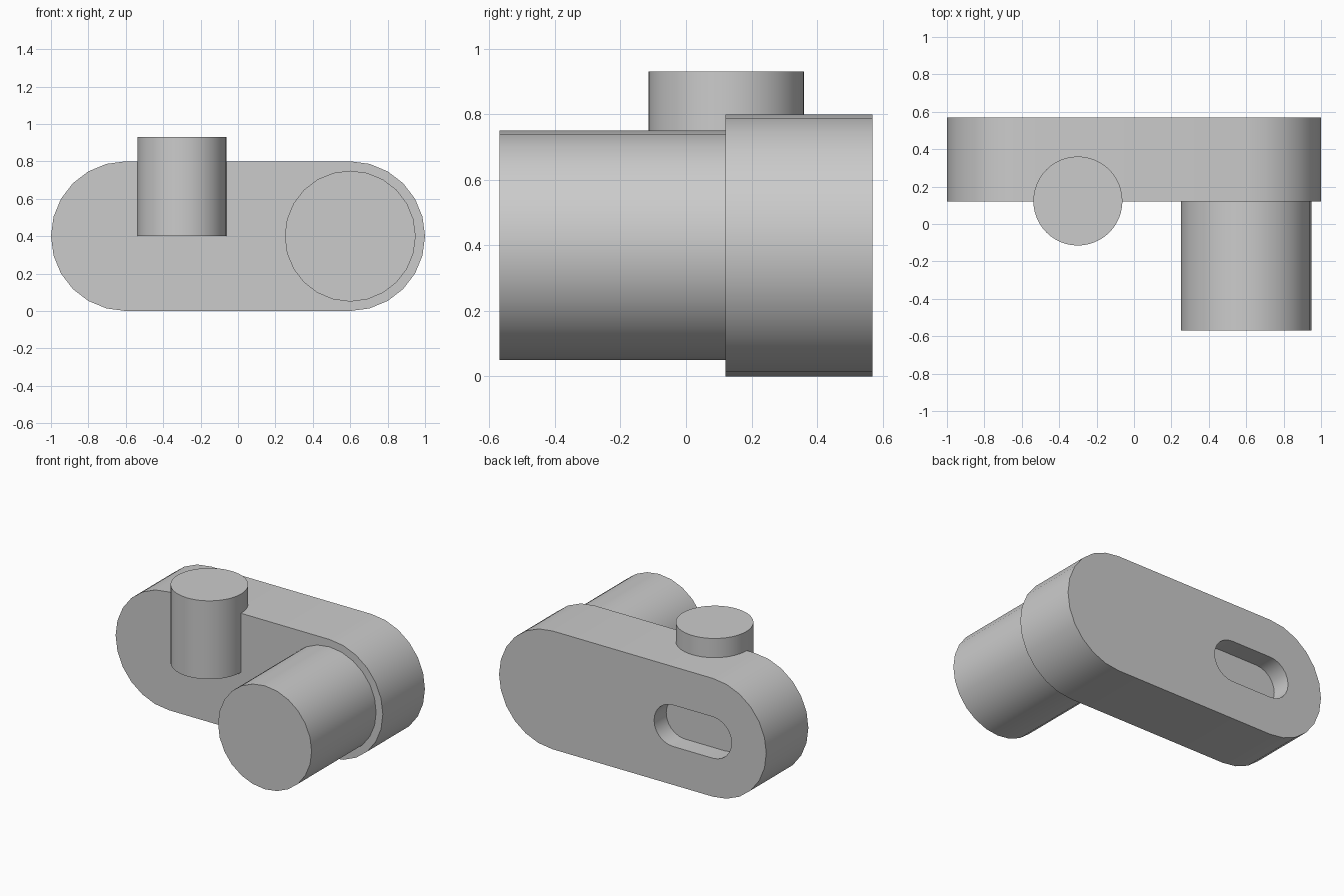
import bpy, bmesh
from math import pi, cos, sin, radians
from mathutils import Vector

cube = bpy.data.objects.get("Cube")
if cube:
    bpy.data.objects.remove(cube, do_unlink=True)

grey = bpy.data.materials.new("plain grey")
grey.use_nodes = True
GREY = (0.6, 0.6, 0.6, 1)
grey.diffuse_color = GREY
grey.node_tree.nodes["Principled BSDF"].inputs["Base Color"].default_value = GREY


def prism(name, outline, sweep):
    """Extrude a closed outline along the sweep vector."""
    bm = bmesh.new()
    face = bm.faces.new([bm.verts.new(p) for p in outline])
    grown = bmesh.ops.extrude_face_region(bm, geom=[face])["geom"]
    moved = [v for v in grown if isinstance(v, bmesh.types.BMVert)]
    bmesh.ops.translate(bm, verts=moved, vec=Vector(sweep))
    bmesh.ops.recalc_face_normals(bm, faces=bm.faces)
    mesh = bpy.data.meshes.new(name)
    bm.to_mesh(mesh)
    bm.free()
    mesh.materials.append(grey)
    obj = bpy.data.objects.new(name, mesh)
    bpy.context.collection.objects.link(obj)
    return obj


def capsule(x_left, x_right, radius, y, z=0.4, steps=12):
    """Outline with two round ends in an upright plane."""
    points = []
    for cx, start in ((x_right, -pi / 2), (x_left, pi / 2)):
        for i in range(steps + 1):
            a = start + pi * i / steps
            points.append((cx + radius * cos(a), y, z + radius * sin(a)))
    return points


def ring(count, radius):
    return [(radius * cos(2 * pi * i / count), radius * sin(2 * pi * i / count))
            for i in range(count)]


# Rounded arm with a shallow slot in its back
arm = prism("arm", capsule(-0.6, 0.6, 0.4, 0.12), (0, 0.45, 0))
cutter = prism("slot_cutter", capsule(-0.6, -0.3, 0.14, 0.44), (0, 0.3, 0))
cutter.hide_render = True
cut = arm.modifiers.new("slot", 'BOOLEAN')
cut.operation = 'DIFFERENCE'
cut.solver = 'EXACT'
cut.object = cutter
bpy.context.view_layer.objects.active = arm
bpy.ops.object.modifier_apply(modifier=cut.name)
bpy.data.objects.remove(cutter, do_unlink=True)

# Thick boss facing forward
boss = prism("boss", [(0.6 + a, -0.57, 0.4 + b) for a, b in ring(24, 0.35)],
             (0, 0.69, 0))

# Upright pin half sunk into the arm
pin = prism("pin", [(-0.3 + a, 0.123 + b, 0.4) for a, b in ring(48, 0.238)],
            (0, 0, 0.53))

bpy.ops.object.select_all(action='DESELECT')
for part in (arm, boss, pin):
    part.select_set(True)
bpy.context.view_layer.objects.active = arm
bpy.ops.object.shade_smooth_by_angle(angle=radians(30))
